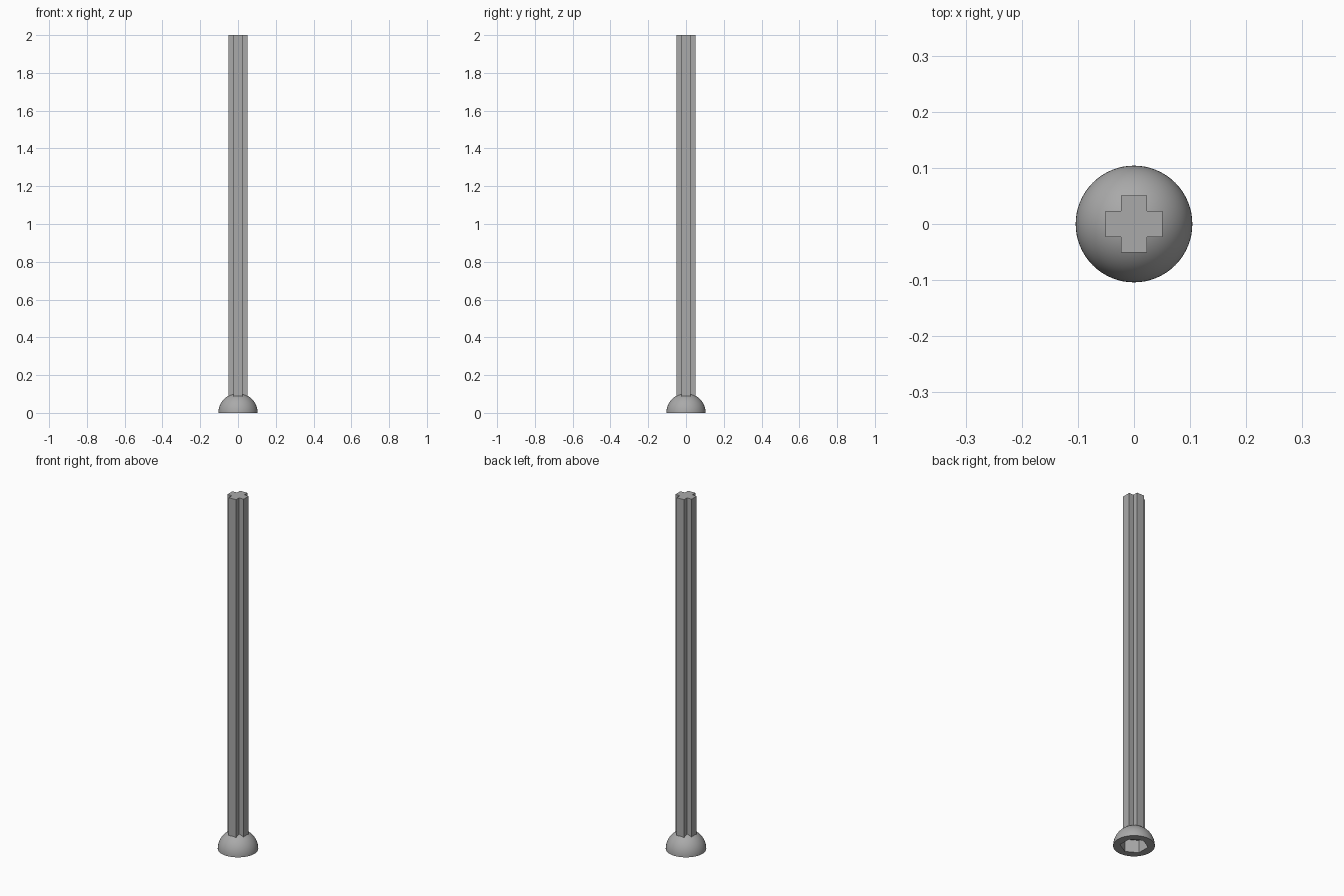
import bpy, bmesh
from math import sin, cos, pi

if "Cube" in bpy.data.objects:
    bpy.data.objects.remove(bpy.data.objects["Cube"], do_unlink=True)

RADIUS = 0.104       # dome radius
ARM = 0.051          # half span of the cross section
HALF = 0.023         # half thickness of each arm
SOCKET = 0.071       # corner radius of the hexagonal socket
DEPTH = 0.07

grey = bpy.data.materials.new("plain_grey")
grey.use_nodes = True
colour = (0.4, 0.4, 0.4, 1)
grey.diffuse_color = colour
grey.node_tree.nodes["Principled BSDF"].inputs["Base Color"].default_value = colour


def prism(name, outline, bottom, top):
    """Extrude a flat outline upwards into a solid object."""
    bm = bmesh.new()
    face = bm.faces.new([bm.verts.new((x, y, bottom)) for x, y in outline])
    grown = bmesh.ops.extrude_face_region(bm, geom=[face])["geom"]
    verts = [g for g in grown if isinstance(g, bmesh.types.BMVert)]
    bmesh.ops.translate(bm, verts=verts, vec=(0, 0, top - bottom))
    bmesh.ops.recalc_face_normals(bm, faces=bm.faces)
    return finish(name, bm)


def finish(name, bm):
    mesh = bpy.data.meshes.new(name)
    bm.to_mesh(mesh)
    bm.free()
    mesh.materials.append(grey)
    obj = bpy.data.objects.new(name, mesh)
    bpy.context.collection.objects.link(obj)
    return obj


# Cross-shaped shaft: one quarter of the outline turned four times
cross = []
x_y = [(ARM, -HALF), (ARM, HALF), (HALF, HALF)]
for turn in range(4):
    cross += x_y
    x_y = [(-y, x) for x, y in x_y]
prism("cross_shaft", cross, 0.085, 2.0)

# Hemispherical end stop, flat underneath
bm = bmesh.new()
bmesh.ops.create_uvsphere(bm, u_segments=64, v_segments=32, radius=RADIUS)
bmesh.ops.bisect_plane(bm, geom=bm.verts[:] + bm.edges[:] + bm.faces[:],
                       plane_co=(0, 0, 0), plane_no=(0, 0, 1), clear_inner=True)
rim = [e for e in bm.edges if e.is_boundary]
bmesh.ops.contextual_create(bm, geom=rim)
bmesh.ops.recalc_face_normals(bm, faces=bm.faces)
dome = finish("dome_stop", bm)

# Hexagonal socket cut into the underside
corners = [(SOCKET * cos(pi / 6 + i * pi / 3), SOCKET * sin(pi / 6 + i * pi / 3))
           for i in range(6)]
cutter = prism("socket_cutter", corners, -0.05, DEPTH)
cutter.hide_render = True
cut = dome.modifiers.new("socket", "BOOLEAN")
cut.operation = "DIFFERENCE"
cut.solver = "EXACT"
cut.object = cutter

# Apply the cut, then remove the cutter
bpy.ops.object.select_all(action="DESELECT")
dome.select_set(True)
bpy.context.view_layer.objects.active = dome
bpy.ops.object.modifier_apply(modifier=cut.name)
bpy.data.objects.remove(cutter, do_unlink=True)
bpy.ops.object.shade_smooth_by_angle(angle=pi / 6)
